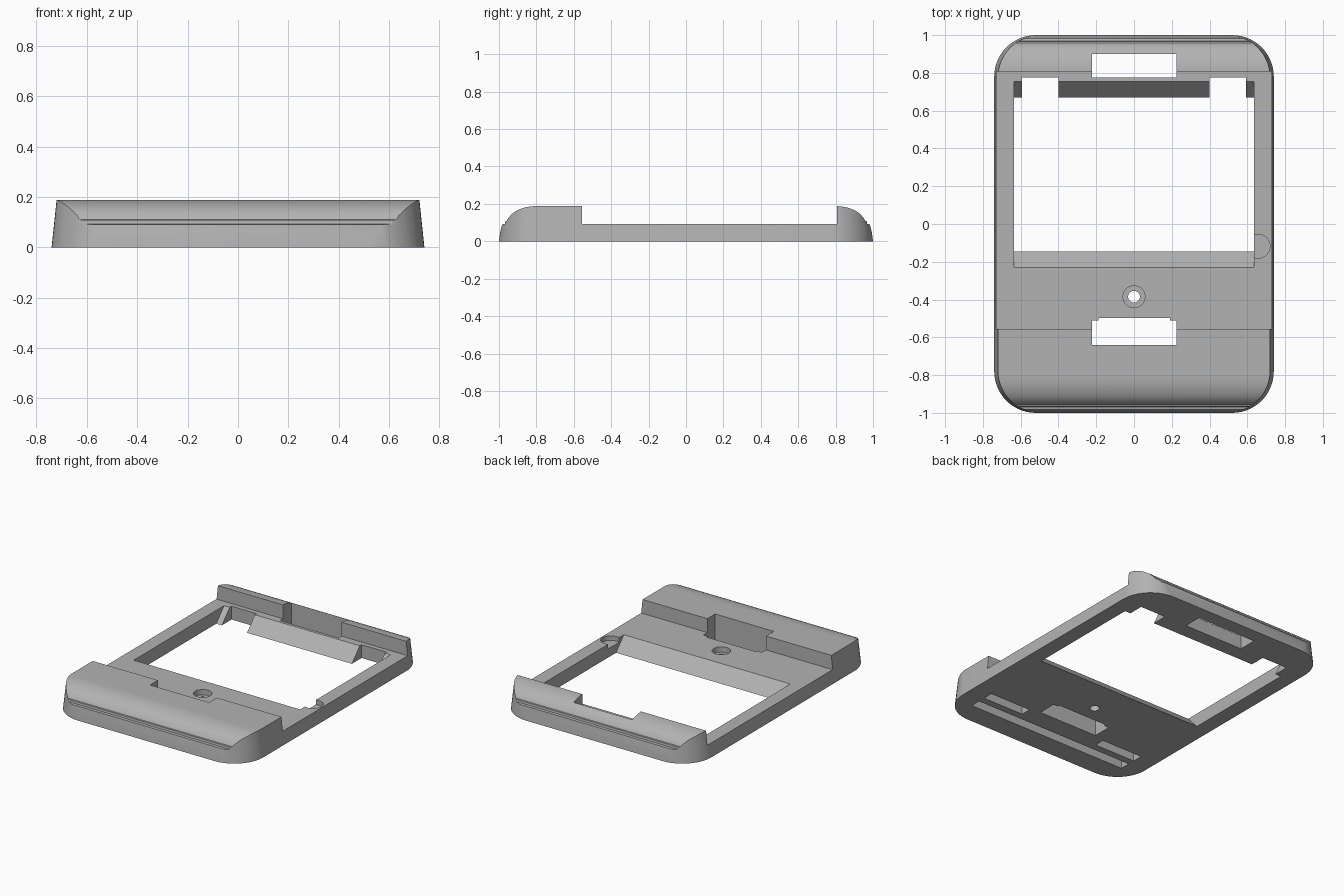
import bpy, bmesh, math

if "Cube" in bpy.data.objects:
    bpy.data.objects.remove(bpy.data.objects["Cube"], do_unlink=True)

grey = bpy.data.materials.new("mid grey")
grey.use_nodes = True
grey.diffuse_color = (0.45, 0.45, 0.45, 1)
grey.node_tree.nodes["Principled BSDF"].inputs["Base Color"].default_value = grey.diffuse_color


def loft(name, lower, upper):
    """Closed solid between two matching rings of points."""
    bm = bmesh.new()
    a = [bm.verts.new(p) for p in lower]
    b = [bm.verts.new(p) for p in upper]
    bm.faces.new(a)
    bm.faces.new(b)
    for i in range(len(a)):
        j = (i + 1) % len(a)
        bm.faces.new((a[i], a[j], b[j], b[i]))
    bmesh.ops.recalc_face_normals(bm, faces=bm.faces)
    mesh = bpy.data.meshes.new(name)
    bm.to_mesh(mesh)
    bm.free()
    mesh.materials.append(grey)
    obj = bpy.data.objects.new(name, mesh)
    bpy.context.collection.objects.link(obj)
    return obj


def extrude_x(name, profile, x0, x1):
    return loft(name, [(x0, y, z) for y, z in profile], [(x1, y, z) for y, z in profile])


def box(name, x0, x1, y0, y1, z0=-0.1, z1=0.3):
    return extrude_x(name, [(y0, z0), (y1, z0), (y1, z1), (y0, z1)], x0, x1)


def cylinder(name, x, y, r, z0, z1, n=40):
    ring = [(x + r * math.cos(2 * math.pi * i / n), y + r * math.sin(2 * math.pi * i / n))
            for i in range(n)]
    return loft(name, [(*p, z0) for p in ring], [(*p, z1) for p in ring])


def boolean(target, tool, operation):
    tool.hide_render = True
    mod = target.modifiers.new(operation, 'BOOLEAN')
    mod.operation = operation
    mod.solver = 'EXACT'
    mod.object = tool
    bpy.context.view_layer.objects.active = target
    bpy.ops.object.modifier_apply(modifier=mod.name)
    bpy.data.objects.remove(tool, do_unlink=True)


def footprint(inset, z, radius=0.22, steps=14):
    """Rounded rectangle seen from above."""
    ring = []
    for k, (sx, sy) in enumerate([(1, 1), (-1, 1), (-1, -1), (1, -1)]):
        for i in range(steps + 1):
            a = math.pi / 2 * (k + i / steps)
            ring.append((sx * (0.74 - radius) + (radius - inset) * math.cos(a),
                         sy * (1 - radius) + (radius - inset) * math.sin(a), z))
    return ring


def end_profile(s):
    """Outer edge of one end, from the bottom up to the crown; s is the y sign."""
    dome = [(0.8 + 0.16 * math.cos(math.radians(a)), 0.09 + 0.098 * math.sin(math.radians(a)))
            for a in range(42, 86, 6)]
    pts = [(1.05, -0.02), (1.0, 0.0), (0.993, 0.05), (0.983, 0.09), (0.968, 0.093), (0.966, 0.108),
           (0.957, 0.11), (0.95, 0.125), (0.93, 0.147)] + dome
    return [(s * y, z) for y, z in pts]


# Tapered shell trimmed by the side profile
frame = loft("device_frame", footprint(0, 0), footprint(0.02, 0.19))
side = (end_profile(-1) + [(-0.8, 0.188), (-0.555, 0.188), (-0.555, 0.092), (0.807, 0.092),
                           (0.807, 0.188)] + end_profile(1)[::-1])
boolean(frame, extrude_x("profile_trim", side, -1, 1), 'INTERSECT')

# Screen window with sloping front and rear lips
k = 0.085 / 0.092
window = [(-0.145 + k * 0.05, -0.05), (-0.145, 0), (-0.23, 0.092), (-0.23, 0.15),
          (0.755, 0.15), (0.755, 0.092), (0.67, 0), (0.67 - k * 0.05, -0.05)]
cutters = [extrude_x("window_cut", window, -0.635, 0.635)]

# Rear clip notches and underside pockets, one per side
for s in (-1, 1):
    cutters.append(box("clip_notch", *sorted((s * 0.4, s * 0.592)), 0.6, 0.775))
    cutters.append(box("short_pocket", *sorted((s * 0.3, s * 0.61)), -0.73, -0.66, -0.1, 0.1))
cutters.append(box("long_pocket", -0.61, 0.61, -0.85, -0.78, -0.1, 0.1))

# Strap slots
cutters += [box("rear_slot", -0.222, 0.226, 0.775, 0.9),
            box("front_slot", -0.222, 0.226, -0.64, -0.512),
            box("front_slot_step", -0.187, 0.19, -0.53, -0.498)]

# Countersunk screw hole and thumb recess
cutters += [cylinder("screw_head", 0, -0.385, 0.058, 0.055, 0.2),
            cylinder("screw_hole", 0, -0.385, 0.031, -0.1, 0.2),
            cylinder("thumb_recess", 0.657, -0.118, 0.063, 0.06, 0.15)]

for cutter in cutters:
    boolean(frame, cutter, 'DIFFERENCE')

# Smooth the curves, keep the edges sharp
bpy.ops.object.select_all(action='DESELECT')
frame.select_set(True)
bpy.context.view_layer.objects.active = frame
bpy.ops.object.shade_smooth_by_angle(angle=math.radians(25))
